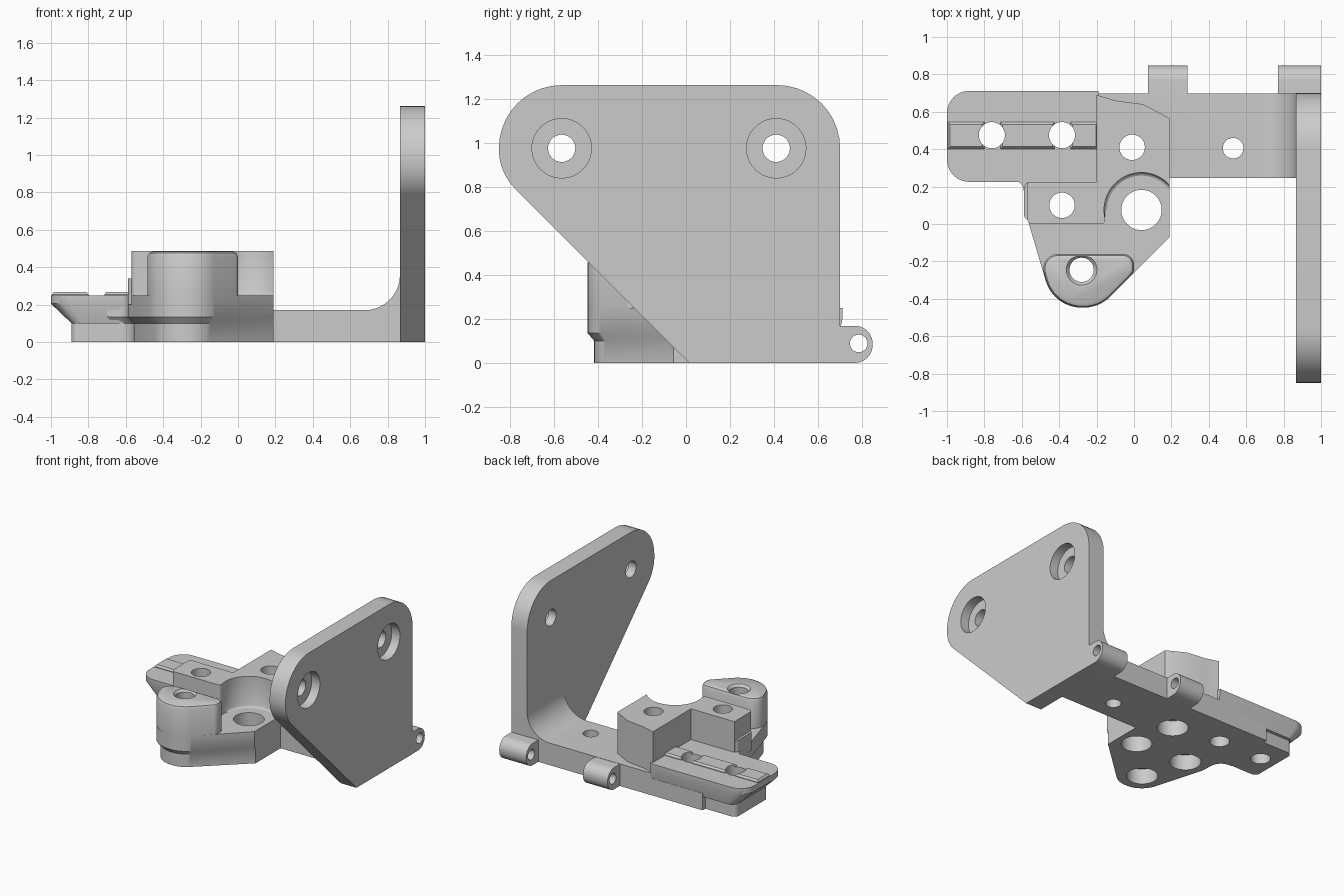
import bpy, bmesh
from math import cos, sin, pi, tan
from mathutils import Vector

if "Cube" in bpy.data.objects:
    bpy.data.objects.remove(bpy.data.objects["Cube"], do_unlink=True)

grey = bpy.data.materials.new("plain grey")
grey.use_nodes = True
colour = (0.6, 0.6, 0.6, 1)
grey.diffuse_color = colour
grey.node_tree.nodes["Principled BSDF"].inputs["Base Color"].default_value = colour

parts = []


def rounded(corners, steps=10):
    """Outline from (u, v) or (u, v, radius) corners."""
    out = []
    n = len(corners)
    for i, c in enumerate(corners):
        p = Vector(c[:2])
        if len(c) < 3:
            out.append(p)
            continue
        a = (Vector(corners[i - 1][:2]) - p).normalized()
        b = (Vector(corners[(i + 1) % n][:2]) - p).normalized()
        half = a.angle(b) / 2
        centre = p + (a + b).normalized() * c[2] / sin(half)
        start = p + a * c[2] / tan(half) - centre
        end = p + b * c[2] / tan(half) - centre
        sweep = start.angle(end)
        for k in range(steps + 1):
            t = k / steps
            out.append(centre + (start * sin((1 - t) * sweep) + end * sin(t * sweep)) / sin(sweep))
    return out


def circle(u, v, r, n=40):
    return [Vector((u + r * cos(2 * pi * i / n), v + r * sin(2 * pi * i / n))) for i in range(n)]


def inset(pts, d):
    """Shrink a counter-clockwise outline by d."""
    out = []
    for i, p in enumerate(pts):
        e = (p - pts[i - 1]).normalized()
        f = (pts[(i + 1) % len(pts)] - p).normalized()
        n1, n2 = Vector((-e.y, e.x)), Vector((-f.y, f.x))
        out.append(p + (n1 + n2) * d / (1 + n1.dot(n2)))
    return out


def loft(name, layers, axis="z"):
    """Solid through equal-length outlines stacked along an axis."""
    place = {"x": lambda u, v, w: (w, u, v),
             "y": lambda u, v, w: (u, w, v),
             "z": lambda u, v, w: (u, v, w)}[axis]
    bm = bmesh.new()
    rings = [[bm.verts.new(place(p.x, p.y, w)) for p in pts] for w, pts in layers]
    for lo, hi in zip(rings, rings[1:]):
        for i in range(len(lo)):
            bm.faces.new((lo[i - 1], lo[i], hi[i], hi[i - 1]))
    bm.faces.new(rings[0][::-1])
    bm.faces.new(rings[-1])
    bmesh.ops.recalc_face_normals(bm, faces=bm.faces)
    mesh = bpy.data.meshes.new(name)
    bm.to_mesh(mesh)
    bm.free()
    mesh.materials.append(grey)
    ob = bpy.data.objects.new(name, mesh)
    bpy.context.collection.objects.link(ob)
    return ob


def part(name, layers, axis="z"):
    ob = loft(name, layers, axis)
    parts.append(ob)
    return ob


def prism(name, corners, lo, hi, axis="z"):
    pts = rounded(corners)
    return part(name, [(lo, pts), (hi, pts)], axis)


def box(x0, x1, y0, y1, r=None):
    left = (r,) if r else ()
    return [(x0, y0) + left, (x1, y0), (x1, y1), (x0, y1) + left]


# Upright mounting plate
ear_y, ear_z, far_y, ear_r = -0.565, 0.975, 0.41, 0.285
prism("upright_plate", [(0.015, 0), (0.7, 0), (0.7, 1.262, ear_r),
                        (ear_y - ear_r, 1.262, ear_r),
                        (ear_y - ear_r, 0.865, 0.25)], 0.865, 1, "x")

# Arm with the curved root that meets the plate
prism("arm", [(-0.2, 0), (0.93, 0), (0.93, 0.36), (0.866, 0.36),
              (0.866, 0.17, 0.189), (-0.2, 0.17)], 0.247, 0.699, "y")

# Hinge knuckles along the back
for side, x0, x1 in (("left", 0.77, 0.999), ("middle", 0.075, 0.285)):
    prism(side + "_hinge_knuckle", [(0.6, 0), (0.848, 0, 0.08), (0.848, 0.168, 0.08),
                                    (0.6, 0.168)], x0, x1, "x")

# Side rail with undercut end, its foot and raised keys
prism("rail_base", box(-0.63, -0.15, 0.26, 0.698), 0, 0.13)
prism("rail_foot", box(-0.89, -0.5, 0.27, 0.665, 0.04), 0, 0.13)
rail = rounded(box(-1, -0.19, 0.225, 0.712, 0.12))
under = rounded(box(-0.89, -0.19, 0.255, 0.69, 0.06))
part("rail", [(0.1, under), (0.205, rail), (0.25, rail)])
for i, (x0, x1) in enumerate([(-0.995, -0.8), (-0.715, -0.425), (-0.34, -0.19)]):
    key = rounded(box(x0, x1, 0.402, 0.545))
    part("rail_key_%d" % (i + 1), [(0.24, key), (0.255, key), (0.268, inset(key, 0.012))])

# Central body, stepped in at the foot except on its flat left side
body = rounded([(-0.7, 0.235), (-0.592, 0.235, 0.06), (-0.585, 0.08), (-0.43, -0.447, 0.2),
                (-0.185, -0.447, 0.2), (0.19, -0.07), (0.19, 0.55), (-0.7, 0.55)])
foot = [Vector((p.x if p.x > 0.18 else q.x, q.y)) for p, q in zip(body, inset(body, 0.03))]
part("body", [(0, foot), (0.1, foot), (0.135, body), (0.25, body)])

# Front boss with softened rim
boss = rounded([(-0.51, -0.16, 0.08), (-0.43, -0.447, 0.2), (-0.185, -0.447, 0.2),
                (0, -0.26, 0.05), (0, -0.16, 0.06)])
part("front_boss", [(0.24, boss), (0.455, boss), (0.475, inset(boss, 0.008)),
                    (0.483, inset(boss, 0.025))])

# Raised block with a scooped corner, and a small lug beside it
block = prism("raised_block", [(-0.57, 0, 0.03), (-0.155, 0, 0.02), (-0.155, 0.075),
                               (0.19, 0.075), (0.19, 0.565), (0.05, 0.64), (-0.1, 0.66),
                               (-0.2, 0.69), (-0.2, 0.225), (-0.57, 0.225)], 0.15, 0.487)
prism("side_lug", box(-0.588, -0.5, 0.02, 0.222, 0.03), 0.2, 0.34)

# Cutters: filleted scoop, stepped bolt holes, plate counterbores and hinge bore
scoop = loft("scoop_cutter", [(z, circle(0.04, 0.075, r, 64)) for z, r in
                              ((0.249, 0.182), (0.256, 0.193), (0.27, 0.2), (0.7, 0.2))])
cutters = []
holes = [(0.53, 0.405, 0.055, 0.055), (0.04, 0.075, 0.108, 0.108),
         (-0.01, 0.41, 0.068, 0.11), (-0.385, 0.1, 0.068, 0.11),
         (-0.76, 0.475, 0.07, 0.07), (-0.385, 0.475, 0.07, 0.07),
         (-0.28, -0.245, 0.065, 0.11)]
for x, y, r, wide in holes:
    layers = [(-0.1, circle(x, y, wide)), (0.12, circle(x, y, wide))]
    if wide > r:
        layers.append((0.12, circle(x, y, r)))
    if y < 0:  # countersunk boss hole
        layers += [(0.465, circle(x, y, r)), (0.49, circle(x, y, 0.088))]
    else:
        layers.append((0.7, circle(x, y, r)))
    cutters.append(loft("hole_cutter", layers))
for y in (ear_y, far_y):
    cutters.append(loft("plate_cutter", [(0.7, circle(y, ear_z, 0.062)),
                                         (0.93, circle(y, ear_z, 0.062)),
                                         (0.93, circle(y, ear_z, 0.135)),
                                         (1.1, circle(y, ear_z, 0.135))], "x"))
bore = circle(0.785, 0.088, 0.04)
cutters.append(loft("bore_cutter", [(-0.3, bore), (1.2, bore)], "x"))

for ob in parts:
    for cutter in cutters + ([scoop] if ob == block else []):
        mod = ob.modifiers.new("cut", "BOOLEAN")
        mod.operation, mod.solver, mod.object = "DIFFERENCE", "EXACT", cutter

# Bake the cuts, drop the cutters and smooth the curved walls
bpy.context.view_layer.update()
graph = bpy.context.evaluated_depsgraph_get()
baked = [bpy.data.meshes.new_from_object(ob.evaluated_get(graph)) for ob in parts]
for ob, mesh in zip(parts, baked):
    ob.modifiers.clear()
    ob.data = mesh
for cutter in cutters + [scoop]:
    bpy.data.objects.remove(cutter, do_unlink=True)
bpy.ops.object.select_all(action="DESELECT")
for ob in parts:
    ob.select_set(True)
bpy.context.view_layer.objects.active = parts[0]
bpy.ops.object.shade_smooth_by_angle(angle=pi / 6)
